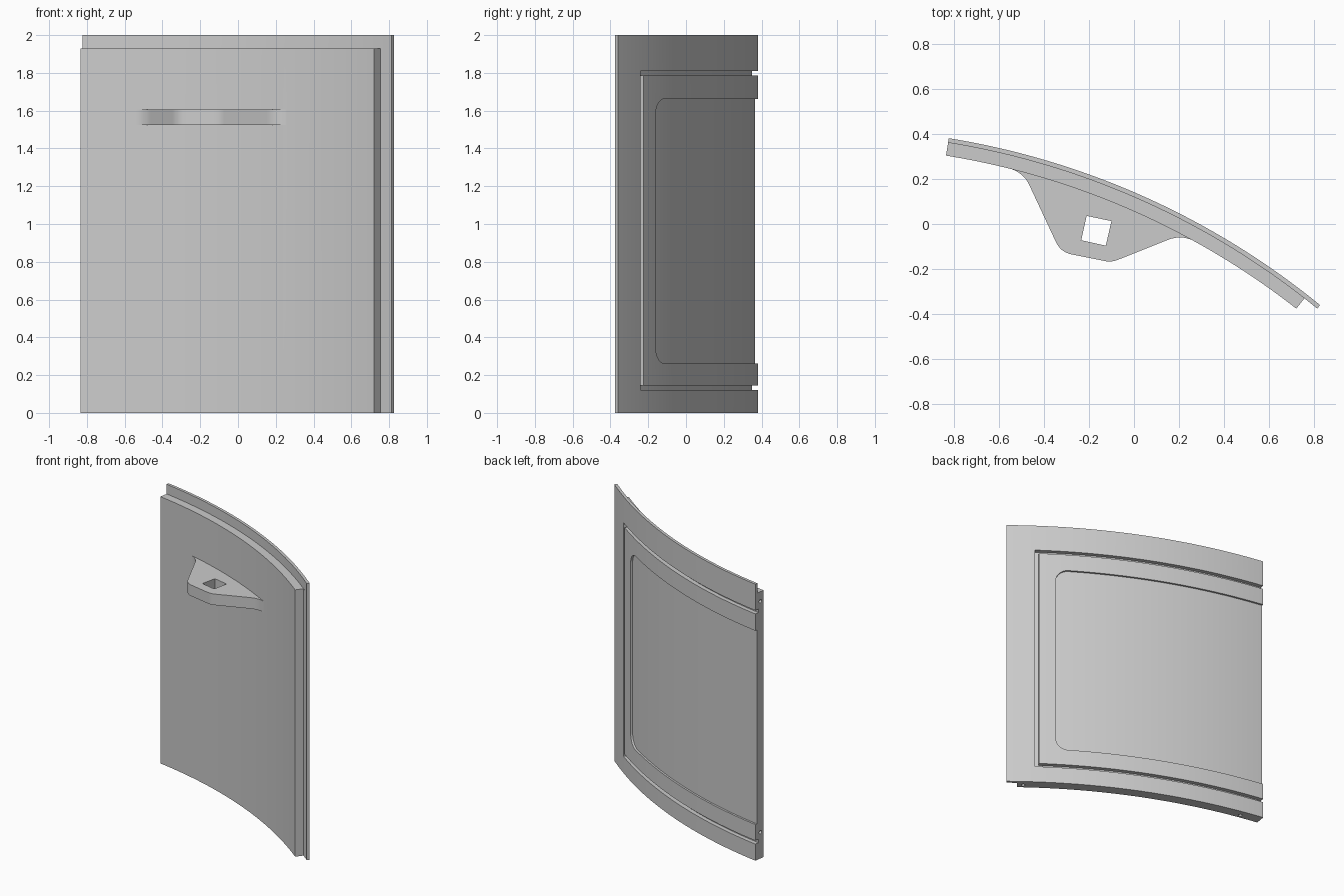
import bpy, bmesh, math
from mathutils import Vector

if "Cube" in bpy.data.objects:
    bpy.data.objects.remove(bpy.data.objects["Cube"], do_unlink=True)

# Shared curvature of the panel
CENTRE = Vector((-1.378, -3.06))
R_BACK, R_STEP, R_FRONT = 3.485, 3.465, 3.407
A_START, A_END = 9.2, 39.2

grey = bpy.data.materials.new("plain_grey")
grey.use_nodes = True
grey.diffuse_color = (0.6, 0.6, 0.6, 1)
grey.node_tree.nodes["Principled BSDF"].inputs["Base Color"].default_value = (0.6, 0.6, 0.6, 1)


def polar(r, deg):
    a = math.radians(deg)
    return CENTRE + r * Vector((math.sin(a), math.cos(a)))


def finish(name, bm):
    bmesh.ops.recalc_face_normals(bm, faces=bm.faces)
    mesh = bpy.data.meshes.new(name)
    bm.to_mesh(mesh)
    bm.free()
    mesh.materials.append(grey)
    obj = bpy.data.objects.new(name, mesh)
    bpy.context.collection.objects.link(obj)
    return obj


def arc_slab(name, r0, r1, a0, a1, z0, z1, corner=0.0, steps=60):
    """Curved slab; corner rounds the two corners at its a1 end."""
    angles = [a0 + (a1 - a0) * i / steps for i in range(steps + 1)]
    if corner:
        span = math.degrees(corner / R_BACK)
        angles = [a for a in angles if a < a1 - span - 0.1]
        angles += [a1 - span * (1 - math.sin(math.pi / 2 * i / 10)) for i in range(11)]
    bm = bmesh.new()
    rings = []
    for a in angles:
        inset = 0.0
        if corner:
            d = min(corner, math.radians(a1 - a) * R_BACK)
            inset = corner - math.sqrt(max(0, corner ** 2 - (corner - d) ** 2))
        rings.append([bm.verts.new((*polar(r, a), z)) for r, z in
                      ((r0, z0 + inset), (r1, z0 + inset), (r1, z1 - inset), (r0, z1 - inset))])
    for p, q in zip(rings, rings[1:]):
        for i in range(4):
            j = (i + 1) % 4
            bm.faces.new((p[i], p[j], q[j], q[i]))
    bm.faces.new(rings[0])
    bm.faces.new(rings[-1])
    return finish(name, bm)


def prism(name, points, z0, z1):
    bm = bmesh.new()
    face = bm.faces.new([bm.verts.new((p[0], p[1], z0)) for p in points])
    top = bmesh.ops.extrude_face_region(bm, geom=[face])["geom"]
    bmesh.ops.translate(bm, vec=(0, 0, z1 - z0),
                        verts=[v for v in top if isinstance(v, bmesh.types.BMVert)])
    return finish(name, bm)


def rounded(path):
    """Round each (point, distance) corner with a short curve."""
    out = []
    for i, (p, d) in enumerate(path):
        p = Vector(p)
        if not d:
            out.append(p)
            continue
        a = p + (Vector(path[i - 1][0]) - p).normalized() * d
        b = p + (Vector(path[(i + 1) % len(path)][0]) - p).normalized() * d
        for k in range(9):
            t = k / 8
            out.append(a * (1 - t) ** 2 + p * 2 * t * (1 - t) + b * t * t)
    return out


def pin(name, location, axis):
    bpy.ops.mesh.primitive_cylinder_add(vertices=16, radius=0.012, depth=0.16, location=location)
    obj = bpy.context.object
    obj.name = name
    obj.rotation_mode = 'QUATERNION'
    obj.rotation_quaternion = Vector(axis).to_track_quat('Z', 'Y')
    obj.data.materials.append(grey)
    return obj


def combine(target, tool, operation='DIFFERENCE'):
    mod = target.modifiers.new("join", 'BOOLEAN')
    mod.operation, mod.object, mod.solver = operation, tool, 'EXACT'
    bpy.context.view_layer.update()
    bpy.ops.object.select_all(action='DESELECT')
    bpy.context.view_layer.objects.active = target
    target.select_set(True)
    bpy.ops.object.modifier_apply(modifier=mod.name)
    bpy.data.objects.remove(tool, do_unlink=True)


# Curved panel with thin lips along the top and the left edge
panel = arc_slab("curved_panel", R_FRONT, R_BACK, A_START, A_END, 0, 2)
combine(panel, arc_slab("top_rebate", 3.3, R_STEP, 8, 41, 1.93, 2.1))
combine(panel, arc_slab("side_rebate", 3.3, R_STEP, 38, 41, -0.1, 2.1, steps=6))

# Three-sided groove in the back, open at the right edge
groove = arc_slab("groove", 3.455, 3.55, 8, 36, 0.12, 1.81)
combine(groove, arc_slab("groove_core", 3.4, 3.6, 7, 35.59, 0.145, 1.785))
combine(panel, groove)

# Shallow rounded recess inside the groove
combine(panel, arc_slab("recess", 3.471, 3.55, 8, 33.7, 0.262, 1.663, corner=0.085))

# Bracket on the front, with a square through hole
outline = rounded([
    (polar(3.44, 13.8), 0), (polar(3.408, 13.8), 0),
    (polar(R_FRONT, 15.1), 0.065), ((-0.325, -0.125), 0.05),
    ((-0.1, -0.17), 0.03), (polar(R_FRONT, 27.8), 0.065),
    (polar(3.408, 29), 0), (polar(3.44, 29), 0), (polar(3.44, 21.4), 0)])
bracket = prism("bracket", outline, 1.525, 1.605)
hole = [(-0.21, 0.036), (-0.1, 0.013), (-0.125, -0.096), (-0.234, -0.072)]
combine(bracket, prism("square_hole", hole, 1.4, 1.7))
combine(panel, bracket, 'UNION')

# Small pin holes in the right edge and the underside
end = polar(3.437, A_START)
slope = math.radians(A_START)
for z in (0.19, 1.86):
    combine(panel, pin("edge_pin", (*end, z), (math.cos(slope), -math.sin(slope), 0)))
for a in (11.7, 37.3):
    combine(panel, pin("base_pin", (*polar(3.437, a), 0), (0, 0, 1)))

bpy.ops.object.select_all(action='DESELECT')
panel.select_set(True)
bpy.context.view_layer.objects.active = panel
bpy.ops.object.shade_smooth_by_angle(angle=math.radians(25))
